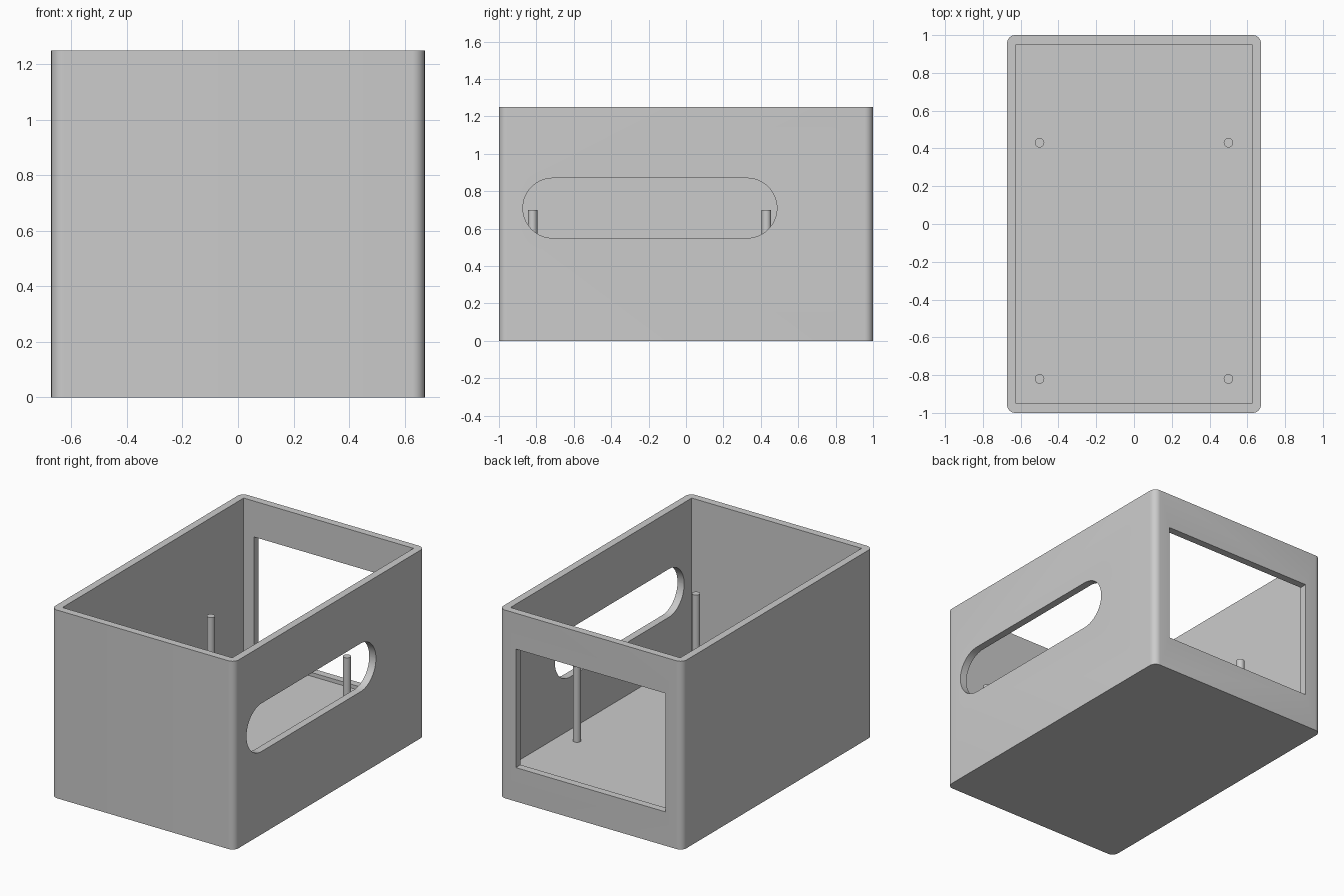
import bpy
import bmesh
import math
from mathutils import Vector

old = bpy.data.objects.get("Cube")
if old:
    bpy.data.objects.remove(old, do_unlink=True)

HALF_X, HALF_Y, HEIGHT = 0.673, 1.0, 1.25
WALL, FLOOR = 0.049, 0.2

grey = bpy.data.materials.new("matte_grey")
grey.use_nodes = True
colour = (0.6, 0.6, 0.6, 1)
grey.diffuse_color = colour
grey.node_tree.nodes["Principled BSDF"].inputs["Base Color"].default_value = colour


def finish(name, bm):
    mesh = bpy.data.meshes.new(name)
    bmesh.ops.recalc_face_normals(bm, faces=bm.faces)
    bm.to_mesh(mesh)
    bm.free()
    mesh.materials.append(grey)
    obj = bpy.data.objects.new(name, mesh)
    bpy.context.collection.objects.link(obj)
    return obj


def activate(obj):
    bpy.ops.object.select_all(action='DESELECT')
    obj.select_set(True)
    bpy.context.view_layer.objects.active = obj


def box(name, low, high, round_axis=None, radius=0, segments=8):
    """Box between two corners, optionally rounding the edges along one axis."""
    bm = bmesh.new()
    bmesh.ops.create_cube(bm, size=1)
    low, high = Vector(low), Vector(high)
    for v in bm.verts:
        v.co = (low + high) / 2 + v.co * (high - low)
    if round_axis is not None:
        edges = [e for e in bm.edges
                 if abs((e.verts[0].co - e.verts[1].co)[round_axis]) > 1e-4]
        bmesh.ops.bevel(bm, geom=edges, offset=radius, segments=segments,
                        profile=0.5, affect='EDGES')
    return finish(name, bm)


def cut(target, cutter):
    cutter.hide_render = True
    mod = target.modifiers.new("cut", 'BOOLEAN')
    mod.operation = 'DIFFERENCE'
    mod.solver = 'EXACT'
    mod.object = cutter
    activate(target)
    bpy.ops.object.modifier_apply(modifier=mod.name)
    bpy.data.objects.remove(cutter, do_unlink=True)


# Open-topped case with rounded vertical corners
case = box("case_shell", (-HALF_X, -HALF_Y, 0), (HALF_X, HALF_Y, HEIGHT), 2, 0.045)
cut(case, box("cavity_cutter", (WALL - HALF_X, WALL - HALF_Y, FLOOR),
              (HALF_X - WALL, HALF_Y - WALL, HEIGHT + 0.2)))

# Rectangular window in the back wall
cut(case, box("window_cutter", (-0.55, 0.8, 0.225), (0.55, 1.2, 1.012)))

# Round-ended slot in the left wall
cut(case, box("slot_cutter", (0.5, -0.872, 0.55), (0.9, 0.486, 0.87), 0, 0.1599, 16))

activate(case)
bpy.ops.object.shade_smooth_by_angle(angle=math.radians(30))

# Four standoff pegs on the floor
PEG_TOP, SINK = 0.7, 0.02
for side, x in (("left", 0.5), ("right", -0.5)):
    for end, y in (("front", -0.82), ("back", 0.43)):
        bm = bmesh.new()
        bmesh.ops.create_cone(bm, cap_ends=True, segments=32, radius1=0.025,
                              radius2=0.025, depth=PEG_TOP - FLOOR + SINK)
        peg = finish(f"{end}_{side}_peg", bm)
        peg.location = (x, y, (PEG_TOP + FLOOR - SINK) / 2)
        activate(peg)
        bpy.ops.object.shade_smooth_by_angle(angle=math.radians(30))
